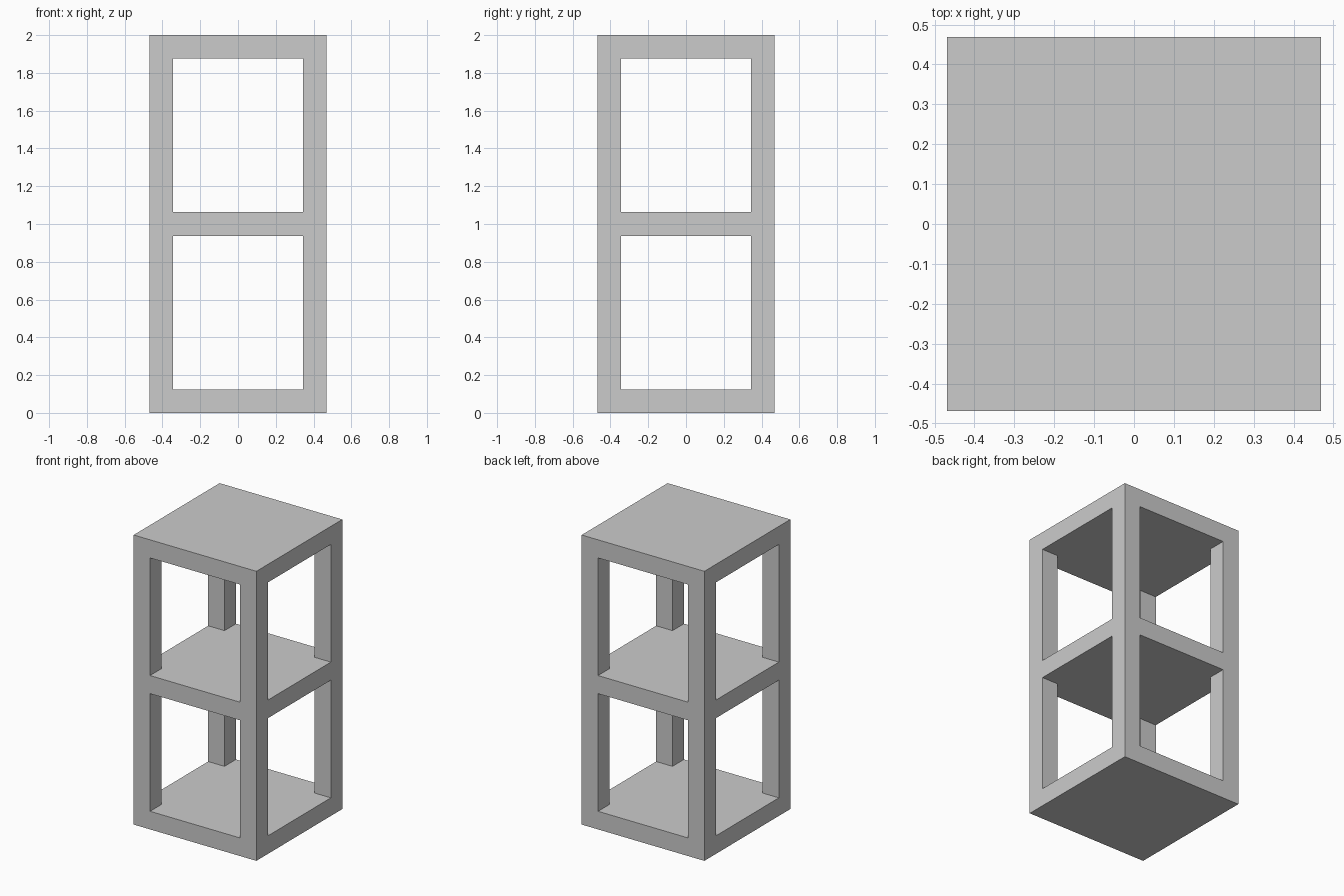
import bpy

# Remove the default cube
default = bpy.data.objects.get("Cube")
if default:
    bpy.data.objects.remove(default, do_unlink=True)

WIDTH = 0.9375    # outer width and depth
BAR = 0.125       # thickness of posts and decks
HEIGHT = 2.0
OPEN_W = WIDTH - 2 * BAR
OPEN_H = (HEIGHT - 3 * BAR) / 2

grey = bpy.data.materials.new("plain_grey")
grey.use_nodes = True
colour = (0.6, 0.6, 0.6, 1.0)
grey.diffuse_color = colour
grey.node_tree.nodes["Principled BSDF"].inputs["Base Color"].default_value = colour


def box(name, size, z):
    """Box of the given size, centred on the z axis at height z."""
    bpy.ops.mesh.primitive_cube_add(size=1, location=(0, 0, z))
    obj = bpy.context.object
    obj.name = name
    obj.scale = size
    bpy.ops.object.transform_apply(location=True, rotation=False, scale=True)
    obj.data.materials.append(grey)
    return obj


# Solid tower
frame = box("shelf_frame", (WIDTH, WIDTH, HEIGHT), HEIGHT / 2)

# Cut openings through both directions of each storey, leaving posts and decks
for storey in range(2):
    z = BAR + OPEN_H / 2 + storey * (OPEN_H + BAR)
    for size in ((OPEN_W, 2, OPEN_H), (2, OPEN_W, OPEN_H)):
        cutter = box("opening_cutter", size, z)
        cutter.hide_render = True
        cut = frame.modifiers.new("opening", 'BOOLEAN')
        cut.operation = 'DIFFERENCE'
        cut.solver = 'EXACT'
        cut.object = cutter
        bpy.context.view_layer.objects.active = frame
        bpy.ops.object.modifier_apply(modifier=cut.name)
        bpy.data.objects.remove(cutter, do_unlink=True)
